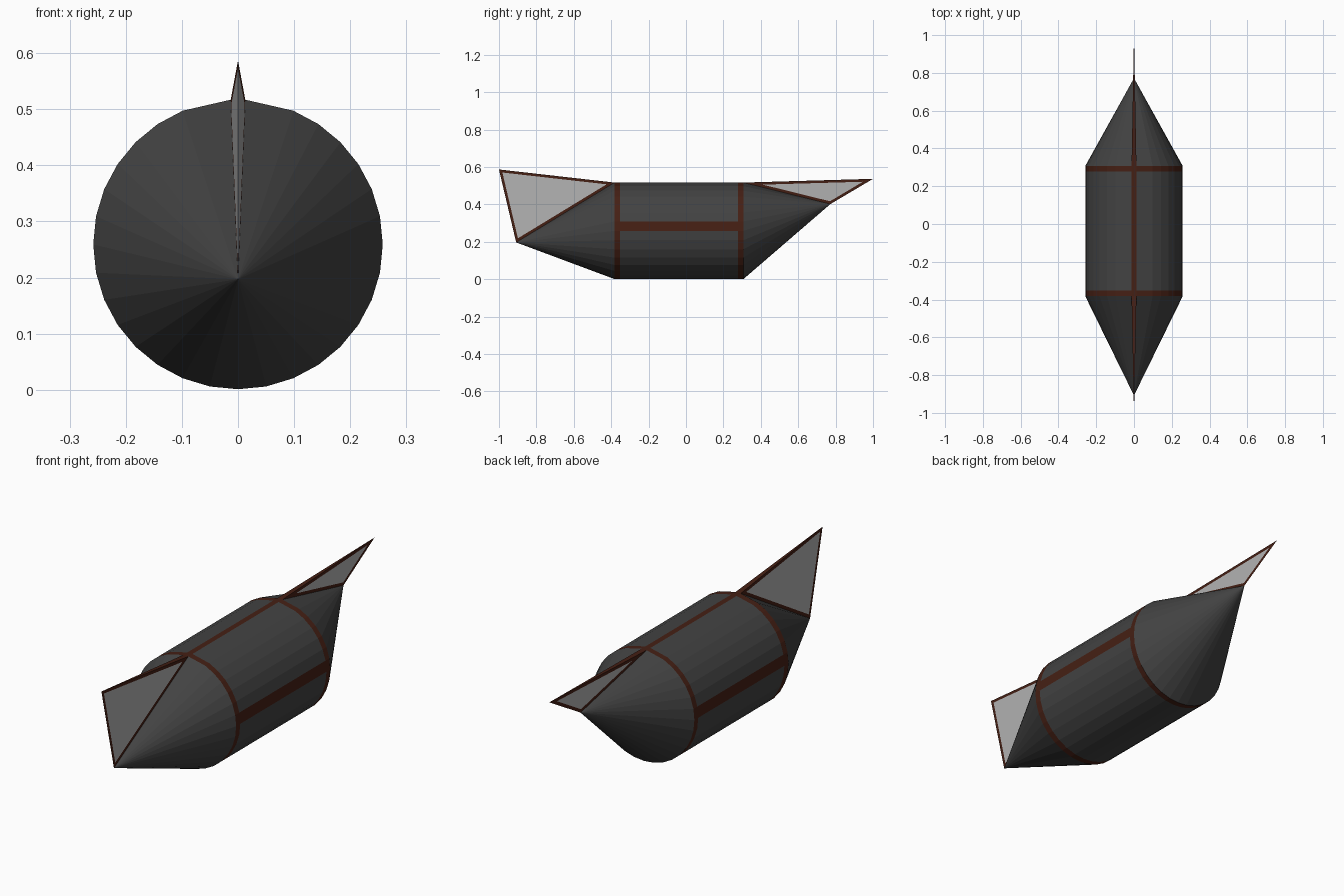
import bpy, bmesh
from math import cos, sin, pi

if "Cube" in bpy.data.objects:
    bpy.data.objects.remove(bpy.data.objects["Cube"])


def material(name, rgb):
    m = bpy.data.materials.new(name)
    m.diffuse_color = (*rgb, 1)
    m.use_nodes = True
    m.node_tree.nodes["Principled BSDF"].inputs["Base Color"].default_value = m.diffuse_color
    return m


DARK = material("dark_hull", (0.055, 0.055, 0.055))
BROWN = material("brown_trim", (0.06, 0.014, 0.007))
PALE = material("pale_fin", (0.45, 0.45, 0.45))

R, CZ, W, TOP = 0.258, 0.259, 0.013, 0.517
FRONT_TIP, BACK_TIP = (0, -0.908, 0.197), (0, 0.772, 0.402)
STATIONS = [-0.382, -0.352, 0.279, 0.307]


def finish(bm, name, mats):
    bmesh.ops.recalc_face_normals(bm, faces=bm.faces)
    me = bpy.data.meshes.new(name)
    bm.to_mesh(me)
    bm.free()
    for m in mats:
        me.materials.append(m)
    ob = bpy.data.objects.new(name, me)
    bpy.context.collection.objects.link(ob)
    return ob


# 32-sided section; the three top points give way to the narrow spine strip
section = [(R * cos(i * pi / 16), CZ + R * sin(i * pi / 16))
           for i in range(32) if i not in (7, 8, 9)]
section[7:7] = [(W, TOP), (-W, TOP)]
n = len(section)
SPINE, SIDES = 7, (0, 14)   # faces painted as lengthwise trim

# Hull: barrel with painted hoops, closed by two off-centre cones
bm = bmesh.new()
rings = [[bm.verts.new((x, y, z)) for x, z in section] for y in STATIONS]
for k in range(3):
    for i in range(n):
        j = (i + 1) % n
        f = bm.faces.new((rings[k][i], rings[k][j], rings[k + 1][j], rings[k + 1][i]))
        f.material_index = int(k != 1 or i == SPINE or i in SIDES)
for ring, tip in ((rings[0], FRONT_TIP), (rings[-1], BACK_TIP)):
    apex = bm.verts.new(tip)
    for i in range(n):
        f = bm.faces.new((ring[i], ring[(i + 1) % n], apex))
        f.material_index = int(i == SPINE)
finish(bm, "hull", [DARK, BROWN])


# Wedge fins rising from the cones, each side a pale panel with a brown border
def fin(name, root_y, foot, peak):
    bm = bmesh.new()
    a, b, p, t = [bm.verts.new(c) for c in
                  ((W, root_y, TOP), (-W, root_y, TOP), foot, peak)]
    sides = [bm.faces.new((a, p, t)), bm.faces.new((b, t, p))]
    bm.faces.new((a, t, b)).material_index = 1
    bmesh.ops.recalc_face_normals(bm, faces=bm.faces)
    rim = bmesh.ops.inset_individual(bm, faces=sides, thickness=0.014,
                                     use_even_offset=True)["faces"]
    for f in rim:
        f.material_index = 1
    for f in sides:
        f.material_index = 0
    finish(bm, name, [PALE, BROWN])


fin("front_fin", STATIONS[0], FRONT_TIP, (0, -1.0, 0.587))
fin("back_fin", STATIONS[-1], BACK_TIP, (0, 1.0, 0.537))
